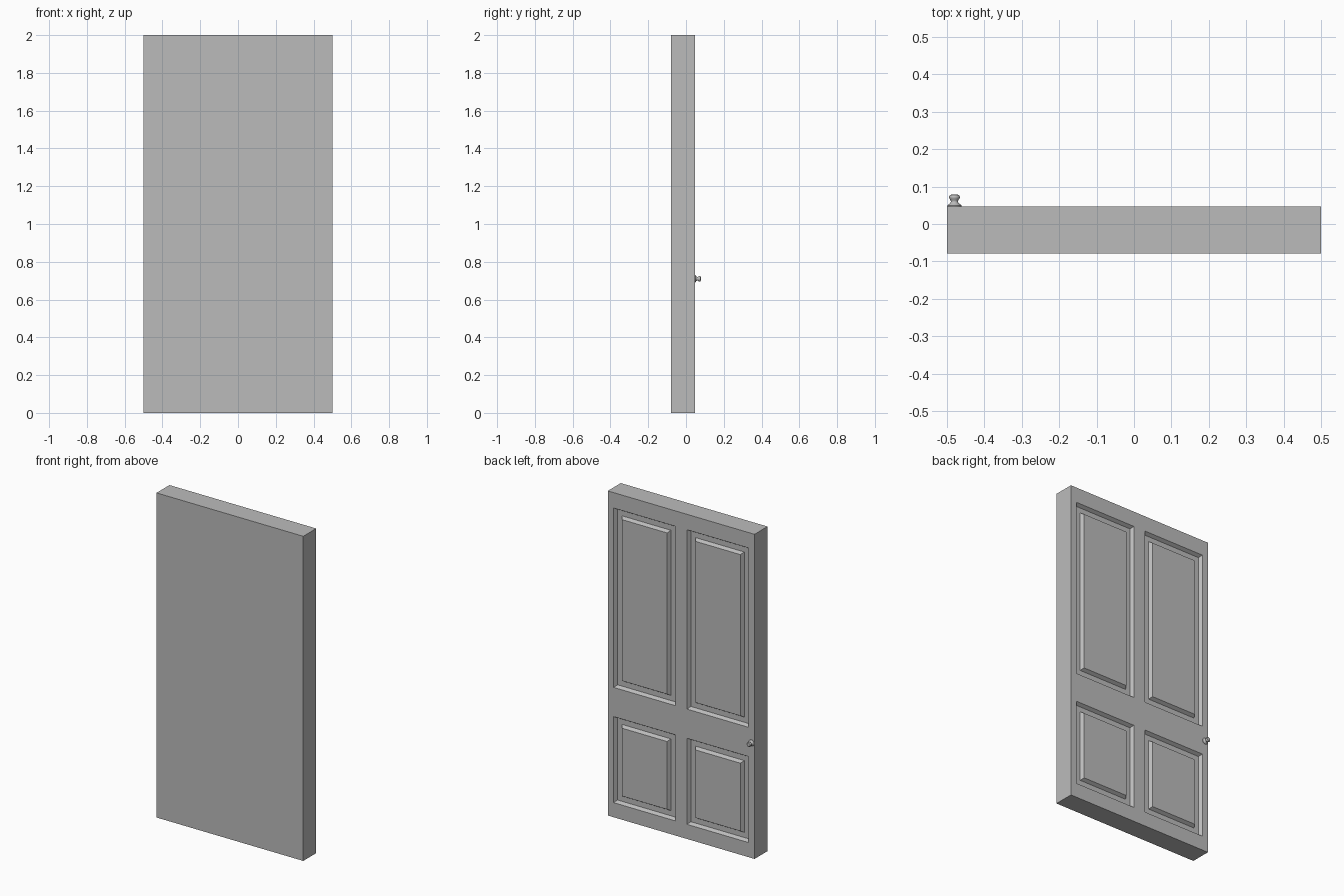
import bpy, bmesh, math
from mathutils import Matrix, Vector

cube = bpy.data.objects.get("Cube")
if cube:
    bpy.data.objects.remove(cube, do_unlink=True)

grey = bpy.data.materials.new("plain grey")
grey.use_nodes = True
colour = (0.5, 0.5, 0.5, 1)
grey.diffuse_color = colour
grey.node_tree.nodes["Principled BSDF"].inputs["Base Color"].default_value = colour

BACK, FRONT = 0.047, -0.079


def finish(name, bm):
    bmesh.ops.recalc_face_normals(bm, faces=bm.faces[:])
    mesh = bpy.data.meshes.new(name)
    bm.to_mesh(mesh)
    bm.free()
    mesh.materials.append(grey)
    obj = bpy.data.objects.new(name, mesh)
    bpy.context.collection.objects.link(obj)
    return obj


# Door slab, cut along the edges of the rails and stiles
bm = bmesh.new()
bmesh.ops.create_cube(bm, size=1, matrix=Matrix.Translation((0, (BACK + FRONT) / 2, 1))
                      @ Matrix.Diagonal((1, BACK - FRONT, 2, 1)))


def cut(co, normal):
    bmesh.ops.bisect_plane(bm, geom=bm.verts[:] + bm.edges[:] + bm.faces[:],
                           plane_co=co, plane_no=normal)


for x in (-0.46, -0.04, 0.04, 0.46):
    cut((x, 0, 0), (1, 0, 0))
for z in (0.09, 0.62, 0.80, 1.905):
    cut((0, 0, z), (0, 0, 1))
bm.normal_update()


# Four panels: sloped moulding, sunk border, raised field
def is_panel(face):
    c = face.calc_center_median()
    return (face.normal.y > 0.9 and 0.04 < abs(c.x) < 0.46
            and (0.09 < c.z < 0.62 or 0.80 < c.z < 1.905))


panels = [f for f in bm.faces if is_panel(f)]
for width, depth in ((0.012, -0.02), (0.032, 0), (0.012, 0.02)):
    bmesh.ops.inset_individual(bm, faces=panels, thickness=width, depth=depth,
                               use_even_offset=True)

# Plain front
bmesh.ops.dissolve_faces(bm, faces=[f for f in bm.faces if f.normal.y < -0.9])
finish("door_slab", bm)

# Round knob turned from a profile of (radius, distance from the door)
bm = bmesh.new()
profile = [(0, -0.002), (0.019, -0.002), (0.019, 0.003), (0.012, 0.008), (0.0095, 0.012),
           (0.010, 0.016), (0.013, 0.020), (0.0145, 0.024), (0.014, 0.028),
           (0.011, 0.031), (0, 0.032)]
centre = Vector((-0.48, BACK, 0.71))
verts = [bm.verts.new(centre + Vector((r, d, 0))) for r, d in profile]
edges = [bm.edges.new(pair) for pair in zip(verts, verts[1:])]
bmesh.ops.spin(bm, geom=verts + edges, cent=centre, axis=(0, 1, 0),
               angle=math.tau, steps=24)
bmesh.ops.remove_doubles(bm, verts=bm.verts[:], dist=0.0001)
knob = finish("door_knob", bm)
bpy.ops.object.select_all(action="DESELECT")
knob.select_set(True)
bpy.context.view_layer.objects.active = knob
bpy.ops.object.shade_smooth_by_angle(angle=math.radians(40))
